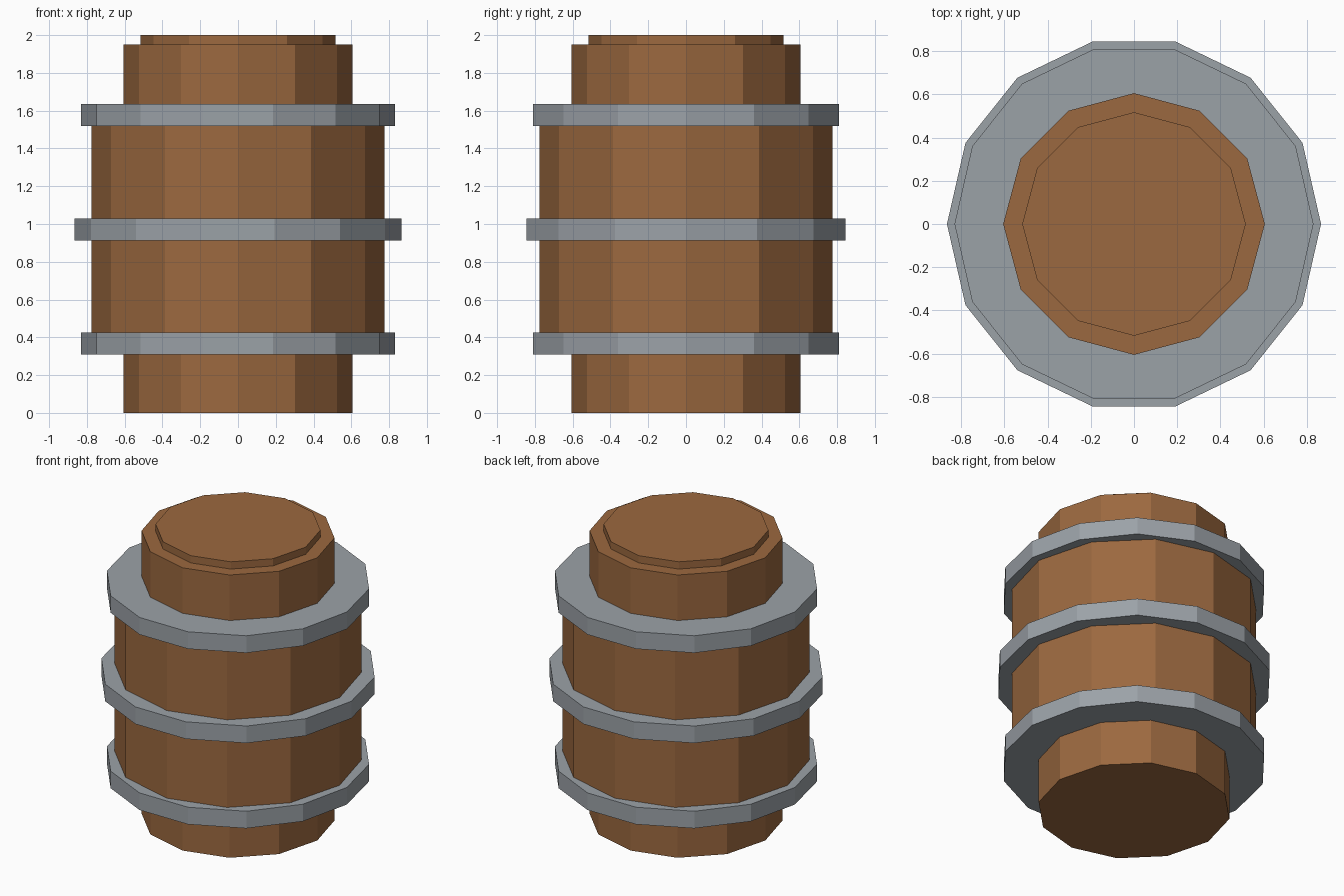
import bpy
import math

if "Cube" in bpy.data.objects:
    bpy.data.objects.remove(bpy.data.objects["Cube"], do_unlink=True)


def make_material(name, color):
    mat = bpy.data.materials.new(name)
    mat.use_nodes = True
    mat.diffuse_color = color
    mat.node_tree.nodes["Principled BSDF"].inputs["Base Color"].default_value = color
    return mat


wood = make_material("brown wood", (0.33, 0.14, 0.05, 1))
metal = make_material("grey metal", (0.33, 0.36, 0.39, 1))


def prism(name, sides, radius, bottom, top, mat):
    """Flat-sided drum with a corner pointing along +x."""
    bpy.ops.mesh.primitive_cylinder_add(
        vertices=sides, radius=radius, depth=top - bottom,
        location=(0, 0, (bottom + top) / 2))
    obj = bpy.context.object
    obj.name = name
    # the primitive starts with a corner on +y
    for v in obj.data.vertices:
        x, y = v.co.x, v.co.y
        v.co.x, v.co.y = y, -x
    obj.data.materials.append(mat)
    return obj


# Wooden drum: wide middle, narrow ends and a thin lid
STAVES = 12
prism("lower_neck", STAVES, 0.605, 0, 0.35, wood)
prism("barrel_body", STAVES, 0.775, 0.35, 1.59, wood)
prism("upper_neck", STAVES, 0.605, 1.59, 1.95, wood)
prism("lid", STAVES, 0.517, 1.95, 2.0, wood)

# Metal hoops
HOOP_SIDES = 14
for name, radius, bottom in (("lower_hoop", 0.83, 0.308),
                             ("middle_hoop", 0.865, 0.912),
                             ("upper_hoop", 0.83, 1.518)):
    prism(name, HOOP_SIDES, radius, bottom, bottom + 0.118, metal)
